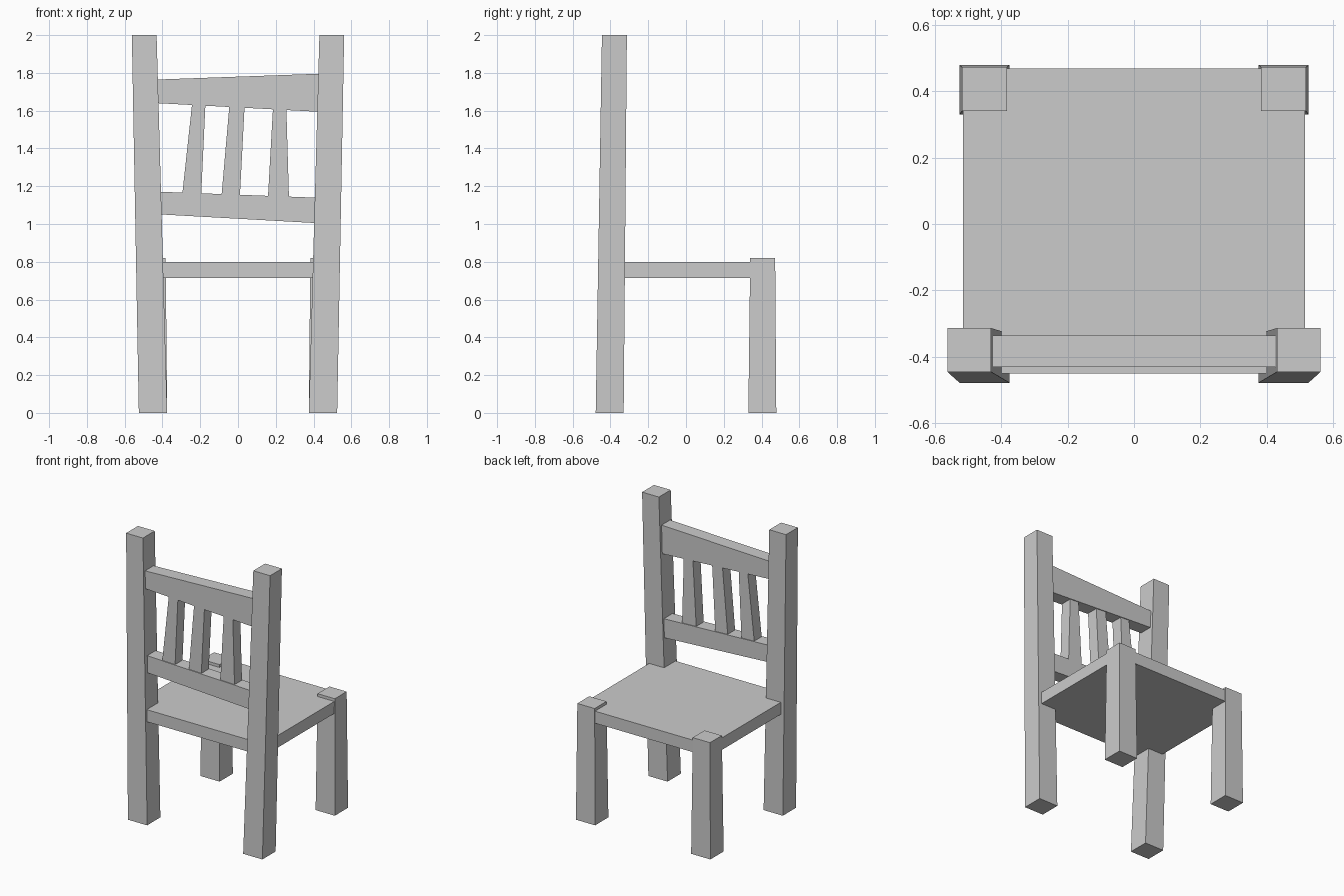
import bpy
import bmesh

if "Cube" in bpy.data.objects:
    bpy.data.objects.remove(bpy.data.objects["Cube"])


def hexa(name, corners):
    """Six-sided block: four lower corners, then four upper corners, same order."""
    bm = bmesh.new()
    v = [bm.verts.new(c) for c in corners]
    for f in ((0, 1, 2, 3), (4, 5, 6, 7), (0, 1, 5, 4),
              (1, 2, 6, 5), (2, 3, 7, 6), (3, 0, 4, 7)):
        bm.faces.new([v[i] for i in f])
    bmesh.ops.recalc_face_normals(bm, faces=bm.faces)
    mesh = bpy.data.meshes.new(name)
    bm.to_mesh(mesh)
    bm.free()
    obj = bpy.data.objects.new(name, mesh)
    bpy.context.collection.objects.link(obj)
    return obj


def ring(x, y, z):
    return [(x[0], y[0], z), (x[1], y[0], z), (x[1], y[1], z), (x[0], y[1], z)]


def tapered(name, bottom, top):
    """Block with a different rectangle (x range, y range, z) at each end."""
    return hexa(name, ring(*bottom) + ring(*top))


def rail(name, x, y, z_left, z_right):
    """Crossbar whose lower and upper edges slope from left to right."""
    level = [[(x[0], y[0], z_left[i]), (x[1], y[0], z_right[i]),
              (x[1], y[1], z_right[i]), (x[0], y[1], z_left[i])] for i in (0, 1)]
    return hexa(name, level[0] + level[1])


# Legs: tall back posts and short legs, mirrored across x
legs = [
    tapered("back_post", ((0.375, 0.525), (-0.478, -0.33), 0),
            ((0.431, 0.562), (-0.445, -0.313), 2.0)),
    tapered("short_leg", ((0.375, 0.525), (0.33, 0.478), 0),
            ((0.383, 0.518), (0.34, 0.472), 0.82)),
]
for leg in legs:
    mirror = leg.modifiers.new("mirror", "MIRROR")
    mirror.use_axis[0] = True

# Seat board
tapered("seat", ((-0.514, 0.514), (-0.45, 0.468), 0.715),
        ((-0.514, 0.514), (-0.45, 0.468), 0.8))

# Uneven crossbars of the backrest, ends sunk into the posts
bar_y = (-0.43, -0.335)
rail("top_rail", (-0.45, 0.45), bar_y, (1.641, 1.764), (1.593, 1.796))
rail("lower_rail", (-0.45, 0.45), bar_y, (1.053, 1.172), (1.003, 1.138))

# Leaning slats, ends sunk into the crossbars
slat_y = (-0.424, -0.341)
slats = [((-0.298, -0.196), (-0.242, -0.172)),
         ((-0.089, 0.009), (-0.044, 0.036)),
         ((0.158, 0.27), (0.187, 0.255))]
for i, (low, high) in enumerate(slats):
    tapered(f"slat_{i + 1}", (low, slat_y, 1.13), (high, slat_y, 1.645))
